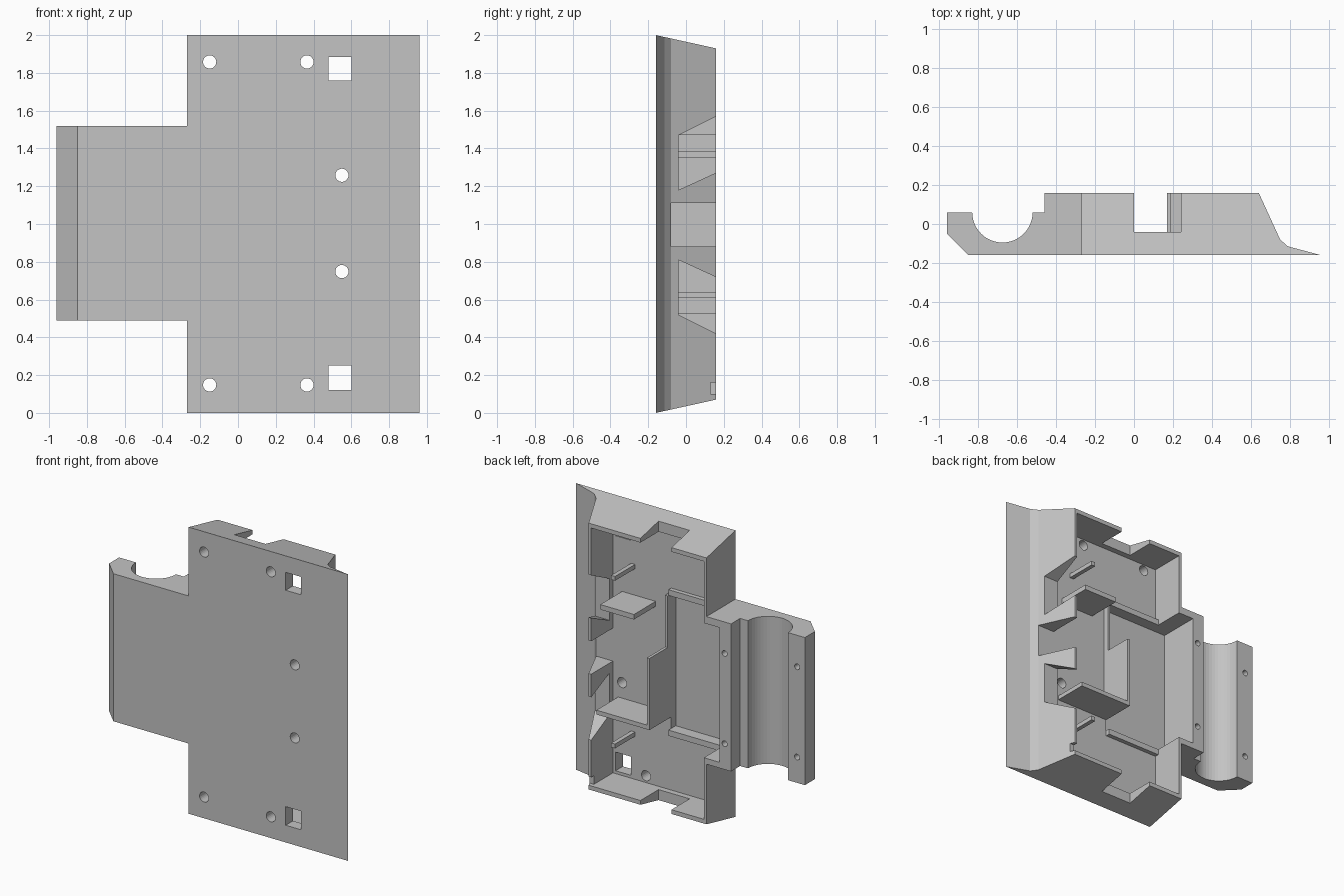
import bpy, bmesh, math
from mathutils import Matrix

old = bpy.data.objects.get("Cube")
if old:
    bpy.data.objects.remove(old)

grey = bpy.data.materials.new("light_grey")
grey.use_nodes = True
colour = (0.55, 0.55, 0.55, 1)
grey.diffuse_color = colour
grey.node_tree.nodes["Principled BSDF"].inputs["Base Color"].default_value = colour

FRONT, BACK, FLOOR, OUT = -0.16, 0.16, -0.08, 0.4


def finish(name, bm):
    bmesh.ops.recalc_face_normals(bm, faces=bm.faces)
    mesh = bpy.data.meshes.new(name)
    bm.to_mesh(mesh)
    bm.free()
    mesh.materials.append(grey)
    obj = bpy.data.objects.new(name, mesh)
    bpy.context.collection.objects.link(obj)
    return obj


def prism(name, points, low, high, axis="z"):
    """Extrude an (x, y) outline along z, or a (y, z) outline along x."""
    bm = bmesh.new()
    put = (lambda a, b, c: (a, b, c)) if axis == "z" else (lambda a, b, c: (c, a, b))
    base = bm.faces.new([bm.verts.new(put(a, b, low)) for a, b in points])
    new = bmesh.ops.extrude_face_region(bm, geom=[base])["geom"]
    move = put(0, 0, high - low)
    bmesh.ops.translate(bm, vec=move, verts=[v for v in new if isinstance(v, bmesh.types.BMVert)])
    return finish(name, bm)


def box(name, x, y, z):
    return prism(name, [(x[0], y[0]), (x[1], y[0]), (x[1], y[1]), (x[0], y[1])], *z)


def drill(x, z, radius, y):
    bm = bmesh.new()
    place = Matrix.Translation((x, sum(y) / 2, z)) @ Matrix.Rotation(math.pi / 2, 4, "X")
    bmesh.ops.create_cone(bm, cap_ends=True, segments=24, radius1=radius, radius2=radius,
                          depth=y[1] - y[0], matrix=place)
    return finish("hole_cutter", bm)


def combine(target, tool, operation="DIFFERENCE"):
    tool.hide_render = True
    mod = target.modifiers.new("combine", "BOOLEAN")
    mod.operation, mod.solver, mod.object = operation, "EXACT", tool
    bpy.context.view_layer.update()
    result = bpy.data.meshes.new_from_object(
        target.evaluated_get(bpy.context.evaluated_depsgraph_get()))
    target.modifiers.clear()
    target.data = result
    bpy.data.objects.remove(tool)


# Main shell with a ramped side and sloping ends
shell = prism("tray_shell", [(-0.27, FRONT), (0.96, FRONT), (0.79, -0.115), (0.75, -0.08),
                             (0.64, BACK), (-0.27, BACK)], 0, 2)
for v in shell.data.vertices:
    inset = (v.co.y - FRONT) * 0.22
    v.co.z += inset if v.co.z < 1 else -inset

# Side tab with a round channel
arc = [(-0.675 + 0.155 * math.cos(a), 0.06 - 0.155 * math.sin(a))
       for a in [math.pi * i / 24 for i in range(25)]]
tab = prism("channel_tab", [(-0.2, FRONT), (-0.2, BACK), (-0.46, BACK), (-0.46, 0.06)] + arc
            + [(-0.96, 0.06), (-0.96, -0.05), (-0.85, FRONT)], 0.49, 1.52)
combine(shell, tab, "UNION")

# Open cavity and the deeper central pocket
combine(shell, box("cavity", (-0.25, 0.62), (FLOOR, OUT), (0.1, 1.9)))
combine(shell, box("pocket", (-0.37, 0.17), (-0.13, OUT), (0.53, 1.47)))

# Slots through both ends, side opening and small side nick
for z in ((-0.1, 0.2), (1.8, 2.1)):
    combine(shell, box("end_slot", (0, 0.24), (-0.04, OUT), z))
combine(shell, box("side_opening", (0.55, 1.1), (FLOOR, OUT), (0.88, 1.11)))
combine(shell, box("side_nick", (0.55, 0.8), (0.13, OUT), (0.1, 0.16)))

# Slanted side notches, mirrored about the middle height
for flip in (False, True):
    outline = [(-0.04, 1.18), (-0.04, 1.47), (0.2, 1.59), (0.2, 1.29)]
    if flip:
        outline = [(y, 1.99 - z) for y, z in outline]
    combine(shell, prism("side_notch", outline, 0.55, 1.1, "x"))

# Screw holes, square windows and tab pilot holes
for x, offset in ((-0.15, 0.855), (0.365, 0.855), (0.55, 0.255)):
    for side in (-1, 1):
        combine(shell, drill(x, 1.003 + side * offset, 0.035, (-0.3, 0)))
for z in ((0.12, 0.25), (1.76, 1.885)):
    combine(shell, box("window", (0.48, 0.6), (-0.3, 0), z))
for x, top in ((-0.9, 0.06), (-0.41, BACK)):
    for z in (0.67, 1.3):
        combine(shell, drill(x, z, 0.02, (top - 0.12, top + 0.1)))

# Inner partition, shelves and ribs standing on the floor
base = FLOOR - 0.01
box("partition", (0.17, 0.19), (base, BACK), (0.61, 1.11))
box("partition_lip", (0.17, 0.19), (base, -0.04), (1.11, 1.47))
box("upper_shelf", (0.29, 0.55), (base, BACK), (1.35, 1.385))
box("lower_shelf", (0.19, 0.58), (base, BACK), (0.61, 0.64))
for name, z in (("lower", 0.4), ("upper", 1.57)):
    box(name + "_clip_rib", (0.45, 0.48), (base, 0.14), (z, z + 0.03))
for name, z in (("lower", 0.49), ("upper", 1.47)):
    box(name + "_pocket_rim", (-0.25, 0.17), (base, -0.05), (z, z + 0.04))
